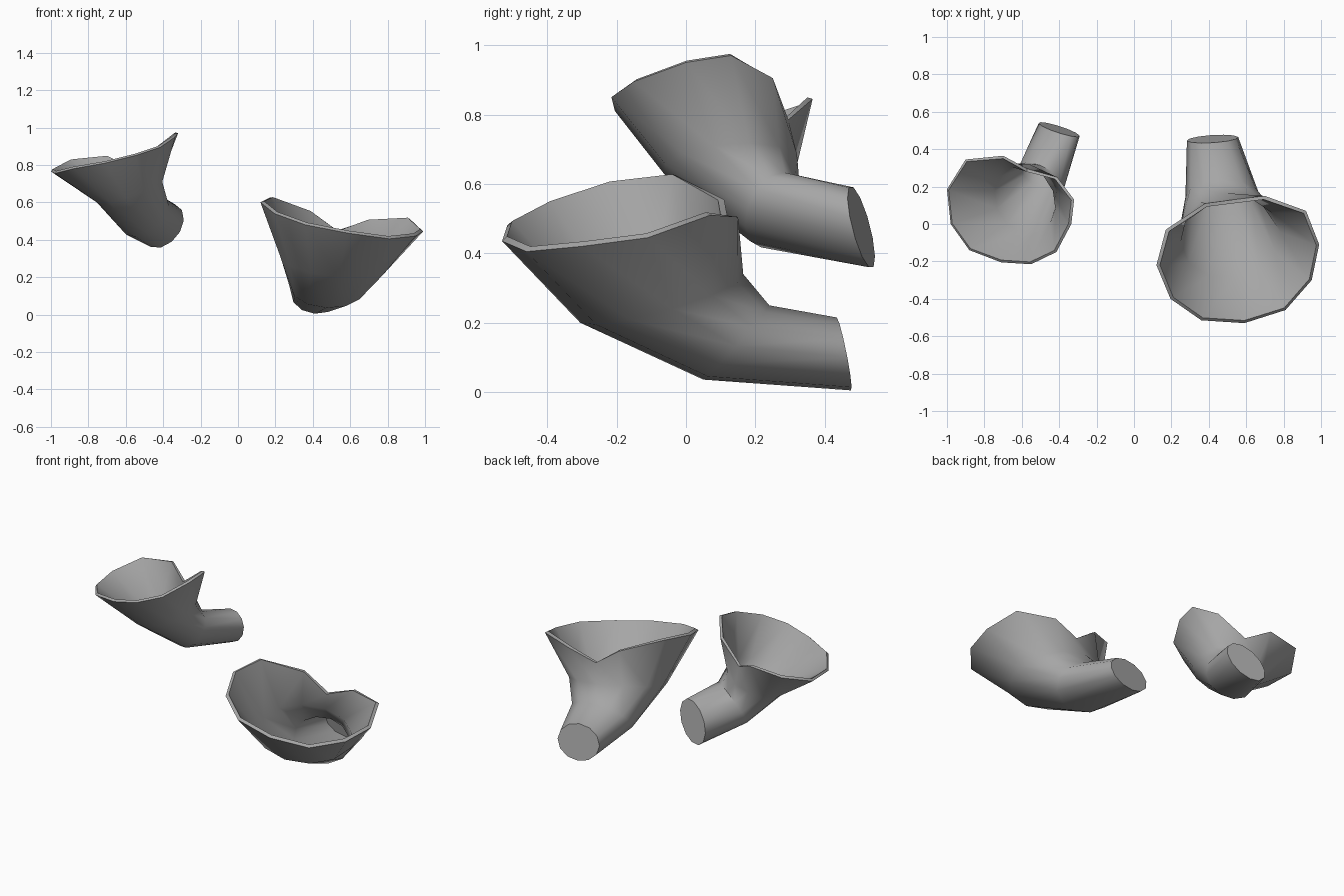
import bpy
import bmesh
from math import cos, sin, radians
from mathutils import Vector

SIDES = 12

default_cube = bpy.data.objects.get("Cube")
if default_cube:
    bpy.data.objects.remove(default_cube, do_unlink=True)

# One plain grey for everything
grey = bpy.data.materials.new("plain_grey")
grey.use_nodes = True
colour = (0.38, 0.38, 0.38, 1)
grey.diffuse_color = colour
grey.node_tree.nodes["Principled BSDF"].inputs["Base Color"].default_value = colour


def oval(centre, across, up):
    """Oval cross-section, starting at its -across side and passing over the top."""
    centre, across, up = Vector(centre), Vector(across), Vector(up)
    points = []
    for k in range(SIDES):
        angle = radians(180 - k * 360 / SIDES)
        points.append(centre + across * cos(angle) + up * sin(angle))
    return points


def flared_cup(name, sections, rim, thickness):
    """Bent tube skinned from the closed stalk end to the open notched rim."""
    bm = bmesh.new()
    outlines = [oval(*section) for section in sections] + [rim]
    rings = [[bm.verts.new(point) for point in outline] for outline in outlines]
    bm.faces.new(rings[0])
    for lower, upper in zip(rings, rings[1:]):
        for k in range(SIDES):
            n = (k + 1) % SIDES
            bm.faces.new((lower[k], upper[k], upper[n], lower[n]))
    mesh = bpy.data.meshes.new(name)
    bm.to_mesh(mesh)
    bm.free()
    mesh.materials.append(grey)

    cup = bpy.data.objects.new(name, mesh)
    bpy.context.collection.objects.link(cup)
    bpy.ops.object.select_all(action="DESELECT")
    cup.select_set(True)
    bpy.context.view_layer.objects.active = cup

    # Wall thickness, grown inwards
    wall = cup.modifiers.new("wall", "SOLIDIFY")
    wall.thickness = thickness
    wall.offset = -1
    bpy.ops.object.modifier_apply(modifier=wall.name)
    bpy.ops.object.shade_smooth_by_angle(angle=radians(55))
    return cup


# Large cup: stalk end, bend and belly as (centre, across, up), then the rim
flared_cup(
    "large_cup",
    sections=[
        ((0.42, 0.455, 0.11), (0.137, 0.01, -0.01), (0.01, -0.02, 0.105)),
        ((0.475, 0.145, 0.143), (0.2, 0, -0.01), (0, 0.095, 0.107)),
        ((0.515, -0.07, 0.27), (0.285, 0.03, -0.03), (-0.02, 0.235, 0.07)),
    ],
    rim=[
        (0.12, -0.22, 0.6), (0.17, -0.03, 0.625), (0.38, 0.11, 0.555),
        (0.53, 0.13, 0.45), (0.7, 0.15, 0.505), (0.92, 0.07, 0.51),
        (0.99, -0.11, 0.445), (0.95, -0.3, 0.42), (0.81, -0.46, 0.405),
        (0.59, -0.53, 0.435), (0.36, -0.515, 0.48), (0.195, -0.4, 0.54),
    ],
    thickness=0.02,
)

# Small cup: same build, turned and tilted the other way
flared_cup(
    "small_cup",
    sections=[
        ((-0.4, 0.505, 0.475), (0.11, -0.033, 0.03), (0.01, -0.022, 0.115)),
        ((-0.495, 0.25, 0.525), (0.125, -0.046, 0.06), (-0.01, 0.065, 0.09)),
        ((-0.58, 0.13, 0.655), (0.175, -0.05, 0.055), (0.02, 0.19, 0.03)),
    ],
    rim=[
        (-1, 0.185, 0.765), (-0.9, 0.345, 0.82), (-0.7, 0.365, 0.845),
        (-0.57, 0.295, 0.785), (-0.41, 0.25, 0.905), (-0.32, 0.13, 0.97),
        (-0.335, 0, 0.95), (-0.415, -0.15, 0.895), (-0.55, -0.215, 0.85),
        (-0.71, -0.205, 0.81), (-0.88, -0.14, 0.78), (-0.98, 0, 0.755),
    ],
    thickness=0.016,
)
